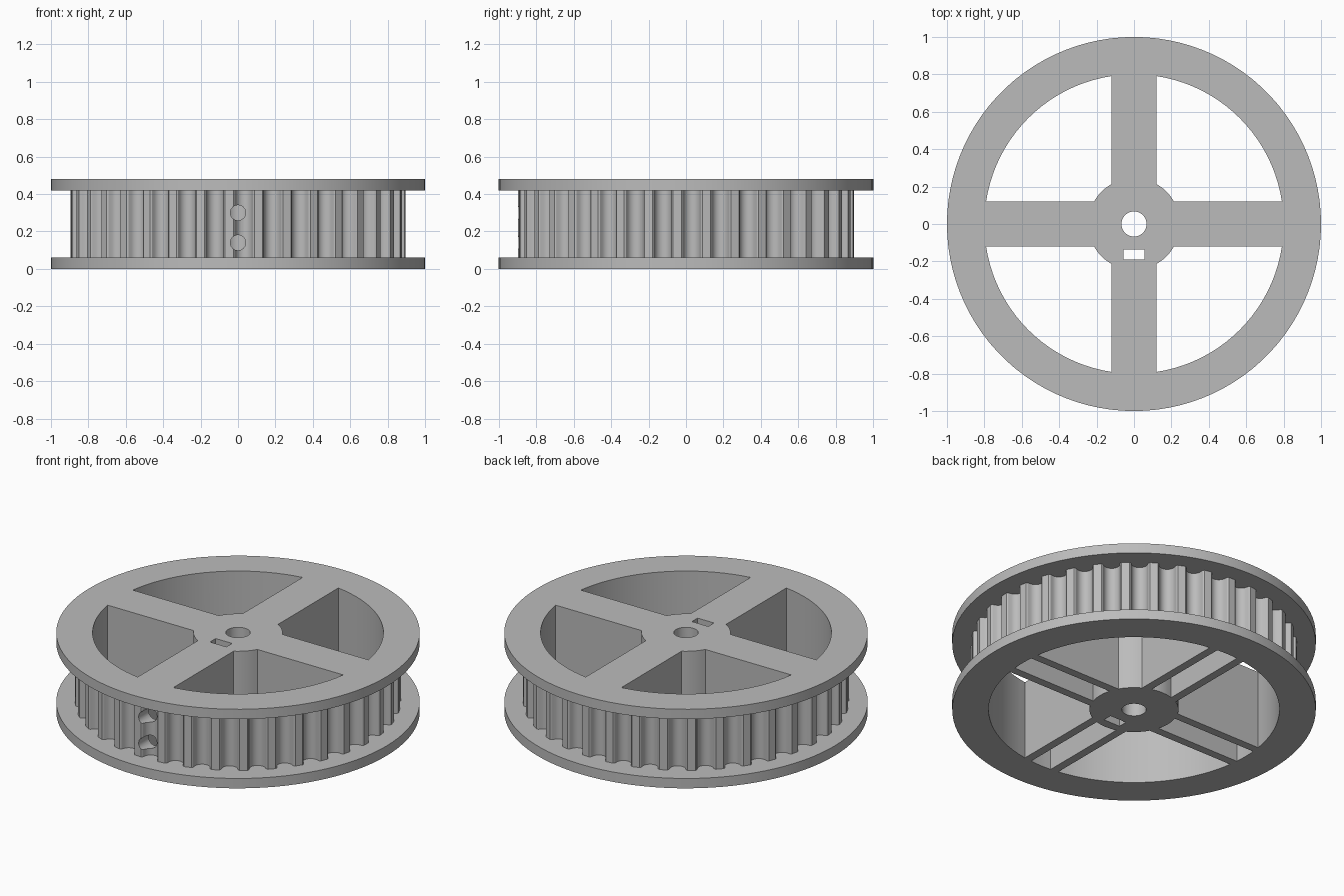
import bpy, bmesh
from math import sin, cos, asin, radians, degrees, pi

cube = bpy.data.objects.get("Cube")
if cube:
    bpy.data.objects.remove(cube, do_unlink=True)

R_FLANGE, R_TIP, R_INNER, R_HUB, R_BORE = 1.0, 0.896, 0.8, 0.245, 0.067
HEIGHT, PLATE = 0.48, 0.06
TEETH = 36

grey = bpy.data.materials.new("plain grey")
grey.use_nodes = True
grey.diffuse_color = (0.5, 0.5, 0.5, 1)
grey.node_tree.nodes["Principled BSDF"].inputs["Base Color"].default_value = (0.5, 0.5, 0.5, 1)


def polar(r, deg):
    return r * cos(radians(deg)), r * sin(radians(deg))


def arc(r, a, b, n):
    return [polar(r, a + (b - a) * i / n) for i in range(n + 1)]


def circle(r, n):
    return arc(r, 0, 360, n)[:-1]


def prism(name, outline, z0, z1):
    """Extrude a closed counter-clockwise outline from z0 to z1."""
    bm = bmesh.new()
    low = [bm.verts.new((x, y, z0)) for x, y in outline]
    high = [bm.verts.new((x, y, z1)) for x, y in outline]
    bm.faces.new(low[::-1])
    bm.faces.new(high)
    n = len(outline)
    for i in range(n):
        j = (i + 1) % n
        bm.faces.new((low[i], low[j], high[j], high[i]))
    mesh = bpy.data.meshes.new(name)
    bm.to_mesh(mesh)
    bm.free()
    mesh.materials.append(grey)
    obj = bpy.data.objects.new(name, mesh)
    bpy.context.collection.objects.link(obj)
    return obj


def combine(target, tool, operation):
    mod = target.modifiers.new("combine", "BOOLEAN")
    mod.operation, mod.solver, mod.object = operation, "EXACT", tool
    bpy.context.view_layer.objects.active = target
    bpy.ops.object.modifier_apply(modifier=mod.name)
    bpy.data.objects.remove(tool, do_unlink=True)


def cut(target, outline, z0, z1):
    combine(target, prism("cutter", outline, z0, z1), "DIFFERENCE")


# Toothed drum: round-bottomed grooves with slightly rounded lands
def tooth_outline():
    points = []
    pitch = 360 / TEETH
    radius, centre = 0.046, 0.882
    for t in range(TEETH):
        mid = t * pitch + 2
        for i in range(11):
            a = pi + pi * i / 10
            points.append(polar(centre + radius * sin(a),
                                mid + degrees(radius * cos(a) / centre)))
        for off, r in ((3.15, 0.89), (3.6, R_TIP), (6.4, R_TIP), (6.85, 0.89)):
            points.append(polar(r, mid + off))
    return points


pulley = prism("toothed_pulley", tooth_outline(), PLATE / 2, HEIGHT - PLATE / 2)

# Flanges
for z in (0, HEIGHT - PLATE):
    combine(pulley, prism("flange", circle(R_FLANGE, 100), z, z + PLATE), "UNION")

# Open windows between the spokes, and hollows under the spokes
half, slot = 0.12, 0.07


def span(r, w):
    return degrees(asin(w / r))


for q in range(0, 360, 90):
    a, b = span(R_INNER, half), span(R_HUB, half)
    window = arc(R_INNER, q + a, q + 90 - a, 20) + arc(R_HUB, q + 90 - b, q + b, 6)
    cut(pulley, window, -0.1, 0.6)
    a, b = span(R_INNER, slot), span(R_HUB, slot)
    hollow = arc(R_INNER, q - a, q + a, 4) + arc(R_HUB, q + b, q - b, 4)
    cut(pulley, hollow, -0.1, HEIGHT - PLATE)

# Shaft bore and nut slot
cut(pulley, circle(R_BORE, 40), -0.1, 0.6)
cut(pulley, [(-0.055, -0.19), (0.055, -0.19), (0.055, -0.135), (-0.055, -0.135)], -0.1, 0.6)

# Set screw holes from the front into the bore
for z in (0.14, 0.3):
    drill = prism("drill", circle(0.041, 24), 0, 1)
    drill.rotation_euler.x = pi / 2
    drill.location.z = z
    bpy.context.view_layer.update()
    combine(pulley, drill, "DIFFERENCE")

# Smooth only the shallow curves
bpy.ops.object.select_all(action="DESELECT")
pulley.select_set(True)
bpy.context.view_layer.objects.active = pulley
bpy.ops.object.shade_smooth_by_angle(angle=radians(22))
